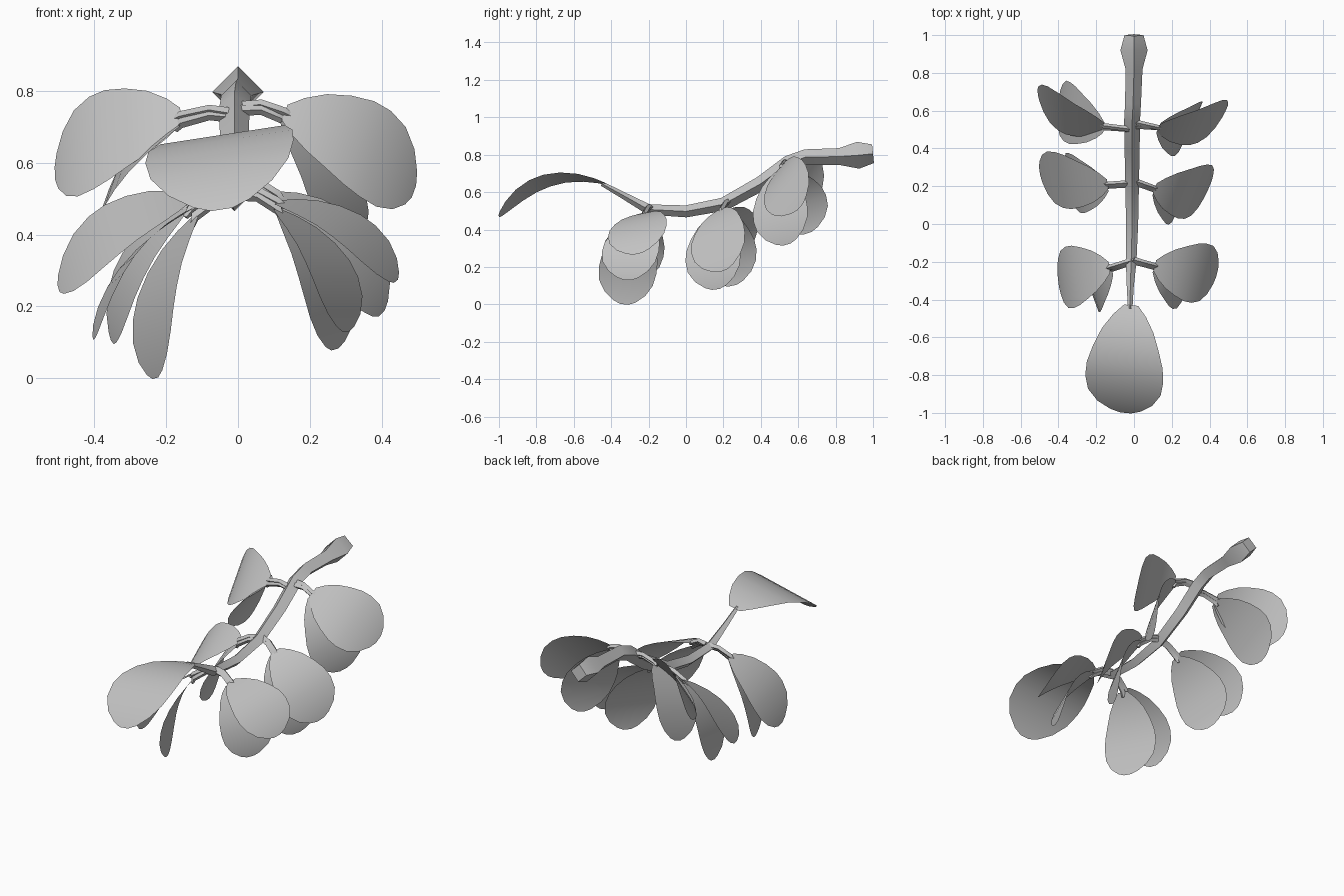
import bpy, math
from mathutils import Vector as V

if "Cube" in bpy.data.objects:
    bpy.data.objects.remove(bpy.data.objects["Cube"])

grey = bpy.data.materials.new("plain grey")
grey.diffuse_color = (0.55, 0.55, 0.55, 1)
grey.use_nodes = True
grey.node_tree.nodes["Principled BSDF"].inputs["Base Color"].default_value = grey.diffuse_color

def make(name, verts, faces):
    me = bpy.data.meshes.new(name)
    me.from_pydata([tuple(v) for v in verts], [], faces)
    me.materials.append(grey)
    for p in me.polygons:
        p.use_smooth = True
    ob = bpy.data.objects.new(name, me)
    bpy.context.collection.objects.link(ob)
    bpy.ops.object.select_all(action='DESELECT')
    ob.select_set(True)
    bpy.context.view_layer.objects.active = ob
    bpy.ops.object.shade_smooth_by_angle(angle=math.radians(50))
    return ob

def tube(name, pts, radii, sides=4):
    """Diamond-section tube along a path."""
    pts = [V(p) for p in pts]
    verts, faces, n = [], [], len(pts)
    for i, (p, r) in enumerate(zip(pts, radii)):
        d = (pts[min(i + 1, n - 1)] - pts[max(i - 1, 0)]).normalized()
        side = d.cross(V((0, 0, 1))).normalized()
        up = side.cross(d)
        for k in range(sides):
            a = 2 * math.pi * k / sides
            verts.append(p + r * (math.cos(a) * side + math.sin(a) * up))
    for i in range(n - 1):
        for k in range(sides):
            k2 = (k + 1) % sides
            faces.append((i*sides + k, i*sides + k2, (i+1)*sides + k2, (i+1)*sides + k))
    faces.append(tuple(reversed(range(sides))))
    faces.append(tuple(range((n - 1) * sides, n * sides)))
    return make(name, verts, faces)

# Obovate outline: (position along leaf, half width as a share of the maximum)
OUTLINE = [(0, .18), (.08, .42), (.2, .66), (.35, .84), (.5, .97), (.63, 1),
           (.77, .93), (.89, .7), (.97, .38), (1, .14)]

def leaf(name, base, tip, across, half, bulge):
    """Single curved sheet, arched along its length."""
    b, c = V(base), V(tip) - V(base)
    w = V(across)
    w = (w - c * (w.dot(c) / c.dot(c))).normalized()
    n = c.cross(w).normalized()
    if n.z < 0:
        n, w = -n, -w
    verts = []
    for t, h in OUTLINE:
        m = b + c * t + n * (bulge * 4 * t * (1 - t))
        verts += [m - w * half * h, m + w * half * h]
    faces = [(2*i, 2*i + 2, 2*i + 3, 2*i + 1) for i in range(len(OUTLINE) - 1)]
    return make(name, verts, faces)

# Main stem with a swollen cut end
tube("stem",
     [(0, 1, .805), (0, .92, .797), (0, .82, .79), (-.005, .64, .787), (-.01, .55, .755),
      (-.01, .4, .645), (-.01, .2, .535), (-.01, 0, .497), (-.015, -.2, .507),
      (-.02, -.34, .585), (-.02, -.45, .645)],
     [.05, .072, .045, .042, .042, .04, .036, .032, .028, .018, .012])

# End leaf
leaf("end_leaf", (-.015, -.43, .645), (-.045, -1, .47), (.98, 0, .18), .21, .11)

# Side leaves: stem node, base, tip, direction across the blade
SIDE = {
    "right_back_upper": ((0, .54, .755), (.13, .51, .74), (.49, .61, .52), (.13, .22, .21)),
    "right_back_lower": ((0, .52, .745), (.13, .51, .72), (.31, .54, .32), (.14, .27, .05)),
    "left_back_upper": ((0, .50, .735), (-.16, .52, .73), (-.51, .70, .57), (-.07, .22, .21)),
    "left_back_lower": ((0, .50, .725), (-.16, .51, .71), (-.40, .65, .38), (0, .31, .05)),
    "right_middle_upper": ((0, .23, .55), (.11, .19, .51), (.40, .20, .18), (.11, .24, .08)),
    "right_middle_lower": ((0, .22, .54), (.11, .18, .49), (.27, .16, .08), (.13, .27, .03)),
    "left_middle_upper": ((0, .22, .55), (-.14, .21, .50), (-.50, .28, .25), (-.07, .28, .11)),
    "left_middle_lower": ((0, .21, .54), (-.14, .20, .48), (-.35, .25, .10), (-.08, .31, .03)),
    "right_front_upper": ((0, -.19, .52), (.11, -.22, .49), (.44, -.26, .27), (.04, .29, .08)),
    "right_front_lower": ((0, -.20, .51), (.11, -.23, .47), (.30, -.31, .13), (.09, .29, .05)),
    "left_front_upper": ((0, -.19, .52), (-.13, -.23, .47), (-.40, -.31, .11), (0, .31, .02)),
    "left_front_lower": ((0, -.20, .51), (-.12, -.24, .45), (-.23, -.33, .0), (.09, -.29, -.02)),
}
for name, (node, base, tip, across) in SIDE.items():
    leaf(name + "_leaf", base, tip, across, .165, .055)
    # Short arched stalk running slightly into the blade
    end = V(base) + (V(tip) - V(base)) * .06
    mid = (V(node) + V(base)) / 2 + V((0, 0, .015))
    tube(name + "_stalk", [node, mid, base, end], [.016, .014, .014, .008])
